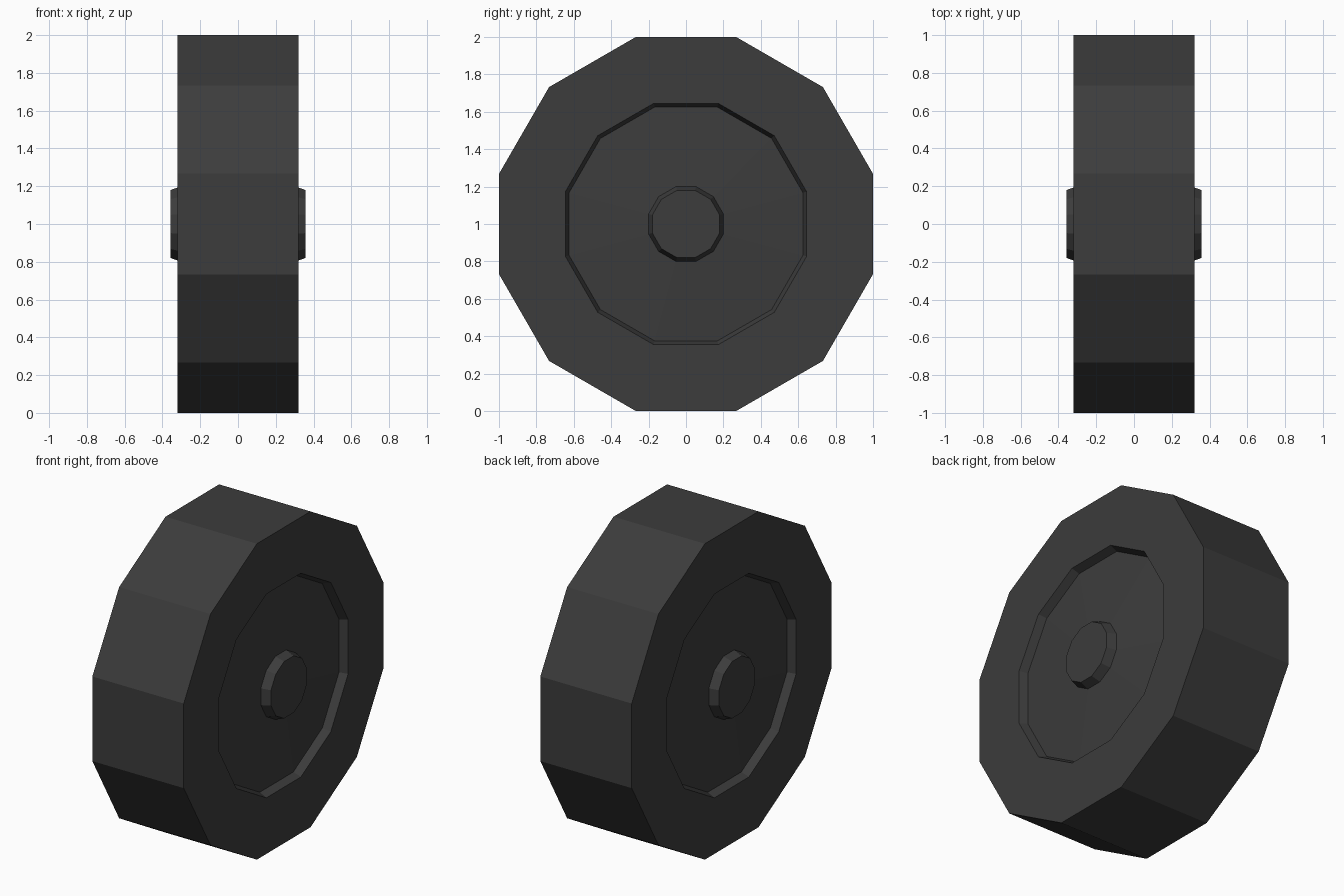
import bpy, bmesh, math

if "Cube" in bpy.data.objects:
    bpy.data.objects.remove(bpy.data.objects["Cube"])

SIDES = 12
K = 1 / math.cos(math.pi / SIDES)  # flat-to-flat radius -> corner radius

rubber = bpy.data.materials.new("dark_grey")
rubber.diffuse_color = (0.045, 0.045, 0.045, 1)
rubber.use_nodes = True
rubber.node_tree.nodes["Principled BSDF"].inputs["Base Color"].default_value = rubber.diffuse_color

# Half profile (x, flat radius), from hub cap out to the tread
half = [(0.357, 0.18), (0.30, 0.20), (0.27, 0.625), (0.32, 0.645), (0.32, 1.0)]
profile = half + [(-x, r) for x, r in reversed(half)]

# Spin the profile around the x axle
bm = bmesh.new()
rings = []
for x, r in profile:
    ring = []
    for i in range(SIDES):
        a = (i + 0.5) * 2 * math.pi / SIDES
        ring.append(bm.verts.new((x, r * K * math.cos(a), 1 + r * K * math.sin(a))))
    rings.append(ring)
for a, b in zip(rings, rings[1:]):
    for i in range(SIDES):
        j = (i + 1) % SIDES
        bm.faces.new((a[i], a[j], b[j], b[i]))

# Hub caps
bm.faces.new(rings[0])
bm.faces.new(rings[-1])
bmesh.ops.recalc_face_normals(bm, faces=bm.faces[:])

mesh = bpy.data.meshes.new("wheel")
bm.to_mesh(mesh)
bm.free()
mesh.materials.append(rubber)
bpy.context.collection.objects.link(bpy.data.objects.new("wheel", mesh))
